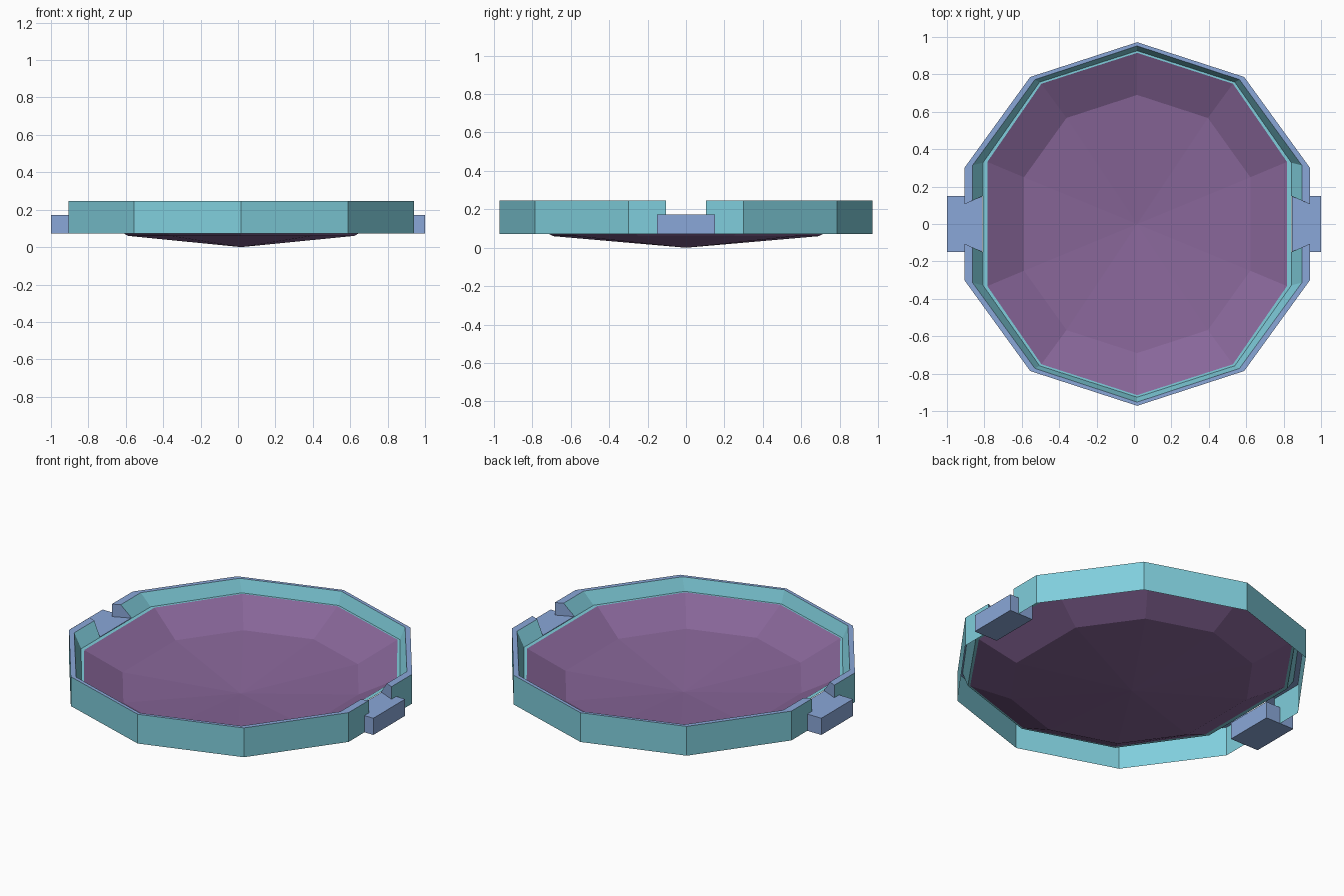
import bpy

if "Cube" in bpy.data.objects:
    bpy.data.objects.remove(bpy.data.objects["Cube"])

CX = 0.017            # the dish sits slightly right of the overall centre
Z_LOW, Z_LEDGE, Z_TOP, Z_MID = 0.072, 0.172, 0.247, 0.06


def material(name, rgb):
    m = bpy.data.materials.new(name)
    lin = [((c / 255 + 0.055) / 1.055) ** 2.4 for c in rgb]
    m.diffuse_color = (*lin, 1)
    m.use_nodes = True
    m.node_tree.nodes["Principled BSDF"].inputs["Base Color"].default_value = m.diffuse_color
    return m


CYAN = material("cyan", (128, 206, 220))
BLUE = material("blue", (138, 167, 216))
PURPLE = material("purple", (136, 102, 153))


def build(name, verts, faces, mats, indices=None):
    me = bpy.data.meshes.new(name)
    me.from_pydata(verts, [], faces)
    for m in mats:
        me.materials.append(m)
    if indices:
        for p, i in zip(me.polygons, indices):
            p.material_index = i
    me.update()
    ob = bpy.data.objects.new(name, me)
    bpy.context.collection.objects.link(ob)
    return ob


# Ten-sided outlines, one quadrant each: (back point, shoulder, side corner)
OUTER = [(0, 0.972), (0.572, 0.786), (0.924, 0.30)]
TOP_IN = [(0, 0.952), (0.547, 0.772), (0.880, 0.314)]
LOW_IN = [(0, 0.926), (0.522, 0.758), (0.824, 0.328)]
RIM = [(0, 0.915), (0.512, 0.750), (0.801, 0.332)]
MID = [(0, 0.69), (0.378, 0.567), (0.605, 0.25)]


def half(quad):
    """Right to left over the back side."""
    return quad[::-1] + [(-x, y) for x, y in quad[1:]]


def loop(quad, z):
    """Closed decagon, counter-clockwise."""
    h = half(quad)
    return [(x + CX, y, z) for x, y in h + [(-x, -y) for x, y in h]]


def bridge(a, b, n):
    return [(a + i, a + (i + 1) % n, b + (i + 1) % n, b + i) for i in range(n)]


# Bowl: shallow point, wide cone and steeper rim
bowl = [(CX, 0, 0)] + loop(MID, Z_MID) + loop(RIM, Z_LEDGE)
build("bowl", bowl,
      [(0, 1 + i, 1 + (i + 1) % 10) for i in range(10)] + bridge(1, 11, 10), [PURPLE])

# Ledge around the bowl
build("ledge", loop(LOW_IN, Z_LEDGE) + loop(RIM, Z_LEDGE), bridge(0, 10, 10), [CYAN])

# Rim walls: hollow below, open at both sides where the handles sit
NOTCH = [(0.924, 0.105), (0.880, 0.125), (0.824, 0.15)]
PROFILE = [(OUTER, NOTCH[0], Z_LOW), (OUTER, NOTCH[0], Z_TOP),
           (TOP_IN, NOTCH[1], Z_TOP), (LOW_IN, NOTCH[2], Z_LEDGE)]
for name, s in (("back_rim", 1), ("front_rim", -1)):
    verts, faces, idx = [], [], []
    for quad, end, z in PROFILE:
        # rotating the half by 180 degrees gives the front one
        verts += [(s * x + CX, s * y, z) for x, y in half(quad + [end])]
    n = len(verts) // 4
    for r in range(3):
        for i in range(n - 1):
            a, b = r * n + i, (r + 1) * n + i
            faces.append((a, a + 1, b + 1, b))
            idx.append(1 if r == 1 else 0)
    faces += [(0, n, 2 * n, 3 * n), (4 * n - 1, 3 * n - 1, 2 * n - 1, n - 1)]
    idx += [1, 1]
    build(name, verts, faces, [CYAN, BLUE], idx)

# Handle blocks
for name, x0, x1 in (("left_handle", -1, CX - 0.828), ("right_handle", CX + 0.828, 1)):
    verts = [(x, y, z) for z in (Z_LOW, Z_LEDGE) for x, y in
             ((x0, -0.15), (x1, -0.15), (x1, 0.15), (x0, 0.15))]
    build(name, verts, [(3, 2, 1, 0), (4, 5, 6, 7)] + bridge(0, 4, 4), [BLUE])
